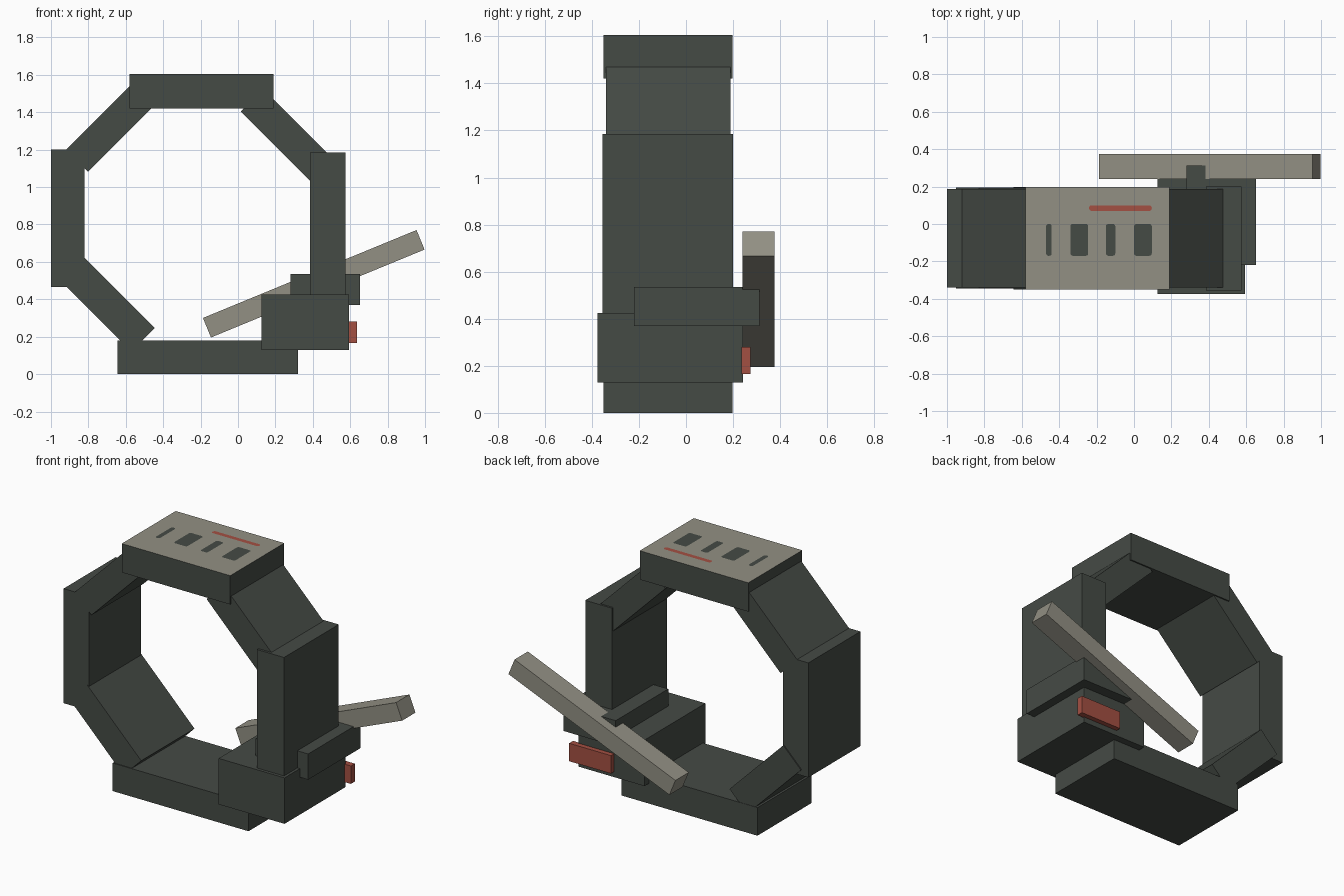
import bpy, bmesh
from math import radians, atan2, hypot
from mathutils import Matrix, Vector

cube = bpy.data.objects.get("Cube")
if cube:
    bpy.data.objects.remove(cube)


def material(name, rgb):
    m = bpy.data.materials.new(name)
    m.use_nodes = True
    m.diffuse_color = (*rgb, 1)
    m.node_tree.nodes["Principled BSDF"].inputs["Base Color"].default_value = (*rgb, 1)
    return m


DARK = material("dark grey green", (0.06, 0.07, 0.06))
BEIGE = material("warm beige", (0.29, 0.28, 0.23))
RED = material("brick red", (0.37, 0.08, 0.055))


def finish(name, bm, *mats):
    me = bpy.data.meshes.new(name)
    bm.to_mesh(me)
    bm.free()
    for m in mats:
        me.materials.append(m)
    ob = bpy.data.objects.new(name, me)
    bpy.context.collection.objects.link(ob)
    return ob


def box(name, x, y, z, mat=DARK):
    """Box from its (low, high) range on each axis."""
    bm = bmesh.new()
    bmesh.ops.create_cube(bm, size=1)
    for v in bm.verts:
        v.co = [r[0] + (c + 0.5) * (r[1] - r[0]) for c, r in zip(v.co, (x, y, z))]
    return finish(name, bm, mat)


def bar(name, start, end, thick, y, mat=DARK):
    """Slanted box along a line in the xz plane."""
    dx, dz = end[0] - start[0], end[1] - start[1]
    bm = bmesh.new()
    bmesh.ops.create_cube(bm, size=1)
    centre = Vector(((start[0] + end[0]) / 2, sum(y) / 2, (start[1] + end[1]) / 2))
    size = Matrix.Diagonal((hypot(dx, dz), y[1] - y[0], thick, 1))
    turn = Matrix.Rotation(-atan2(dz, dx), 4, 'Y')
    bmesh.ops.transform(bm, matrix=Matrix.Translation(centre) @ turn @ size, verts=bm.verts)
    return finish(name, bm, mat)


def mark(name, x, y, z, radius, mat):
    """Thin rounded plate lying on the top panel."""
    bm = bmesh.new()
    corners = [(x[0], y[0]), (x[1], y[0]), (x[1], y[1]), (x[0], y[1])]
    face = bm.faces.new([bm.verts.new((a, b, z)) for a, b in corners])
    bmesh.ops.bevel(bm, geom=bm.verts[:], offset=radius, segments=3,
                    affect='VERTICES', profile=0.5)
    bm.normal_update()
    return finish(name, bm, mat)


# Band segments
wide, narrow = (-0.35, 0.197), (-0.34, 0.188)
top = box("top_panel", (-0.58, 0.19), wide, (1.42, 1.605))
box("bottom_panel", (-0.645, 0.32), wide, (0, 0.18))
box("side_panel_right", (-1, -0.82), narrow, (0.465, 1.2))
box("side_panel_left", (0.385, 0.575), (-0.355, 0.2), (0.3, 1.185))
bar("upper_link_right", (-0.861, 1.141), (-0.5, 1.502), 0.166, narrow)
bar("upper_link_left", (0.075, 1.465), (0.47, 1.07), 0.17, narrow)
bar("lower_link_right", (-0.89, 0.565), (-0.508, 0.183), 0.177, (-0.345, 0.195))

# Pale upper face of the top panel
top.data.materials.append(BEIGE)
for p in top.data.polygons:
    p.material_index = int(p.normal.z > 0.5)

# Painted marks on the top panel
for i, (a, b) in enumerate([(-0.47, -0.44), (-0.34, -0.245), (-0.15, -0.1), (0, 0.095)]):
    mark(f"panel_slot_{i + 1}", (a, b), (-0.17, 0), 1.606, 0.012, DARK)
mark("panel_stripe", (-0.24, 0.095), (0.07, 0.1), 1.606, 0.013, RED)

# Clasp and lever
box("clasp_block", (0.125, 0.593), (-0.375, 0.243), (0.13, 0.425))
box("clasp_pin", (0.28, 0.652), (-0.22, 0.313), (0.37, 0.535))
box("red_tab", (0.34, 0.637), (0.235, 0.275), (0.165, 0.28), RED)
bar("lever", (-0.166, 0.248), (0.976, 0.718), 0.113, (0.24, 0.375), BEIGE)
